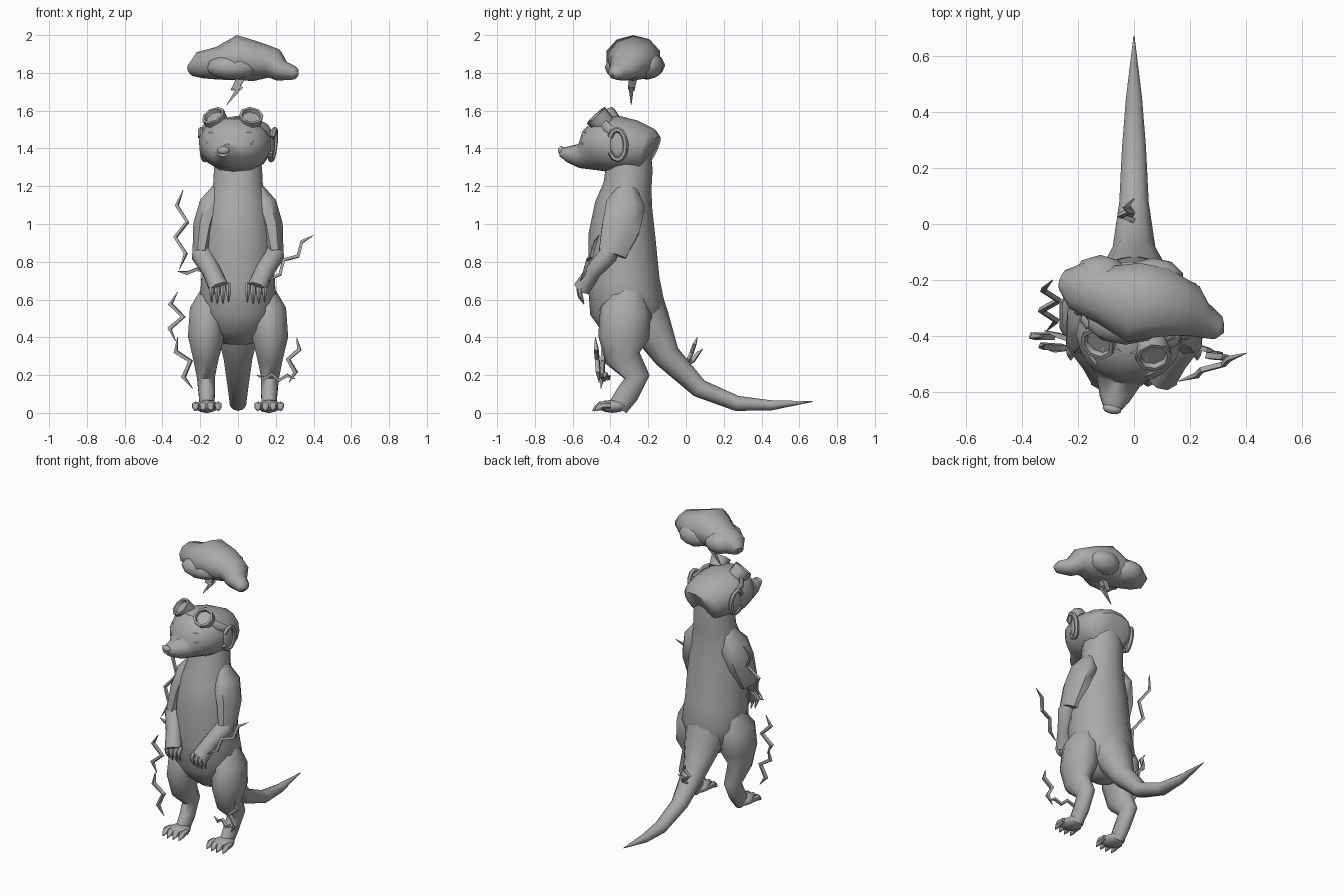
import bpy, bmesh
from math import sin, cos, pi, radians
from mathutils import Vector, Matrix

cube = bpy.data.objects.get("Cube")
if cube:
    bpy.data.objects.remove(cube)

colour = (0.4, 0.4, 0.4, 1)
grey = bpy.data.materials.new("plain_grey")
grey.use_nodes = True
grey.diffuse_color = colour
grey.node_tree.nodes["Principled BSDF"].inputs["Base Color"].default_value = colour

parts = []
X_AXIS, Y_AXIS = Vector((1, 0, 0)), Vector((0, 1, 0))
STAND = Matrix.Identity(4)
# The head is turned a little about the neck
neck = Matrix.Translation((0, -.32, 0))
TURN = neck @ Matrix.Rotation(radians(-13), 4, 'Z') @ neck.inverted()


def finish(name, bm, matrix=STAND):
    """Turn a finished bmesh into a named grey object."""
    bmesh.ops.recalc_face_normals(bm, faces=bm.faces)
    mesh = bpy.data.meshes.new(name)
    bm.transform(matrix)
    bm.to_mesh(mesh)
    bm.free()
    mesh.materials.append(grey)
    part = bpy.data.objects.new(name, mesh)
    bpy.context.collection.objects.link(part)
    parts.append(part)


def tube(name, stations, sides=8, flat=1, side=X_AXIS, matrix=STAND):
    """Loft ellipses along a path of (x, y, z, radius); flat scales their depth."""
    bm = bmesh.new()
    centres = [Vector(s[:3]) for s in stations]
    last = len(centres) - 1
    rings = []
    for i, centre in enumerate(centres):
        along = (centres[min(i + 1, last)] - centres[max(i - 1, 0)]).normalized()
        wide = (side - along * side.dot(along)).normalized()
        deep = along.cross(wide) * flat
        radius = max(stations[i][3], .002)
        angles = [2 * pi * (k + .5) / sides for k in range(sides)]
        rings.append([bm.verts.new(centre + radius * (wide * cos(a) + deep * sin(a)))
                      for a in angles])
    for low, high in zip(rings, rings[1:]):
        for k in range(sides):
            n = (k + 1) % sides
            bm.faces.new((low[k], low[n], high[n], high[k]))
    bm.faces.new(rings[0])
    bm.faces.new(rings[-1])
    finish(name, bm, matrix)


def ball(name, centre, size, tilt=0, matrix=STAND):
    """Add a squashed sphere, tilted about the y axis."""
    bm = bmesh.new()
    bmesh.ops.create_icosphere(bm, subdivisions=2, radius=1)
    place = Matrix.Translation(centre) @ Matrix.Rotation(tilt, 4, 'Y')
    bm.transform(place @ Matrix.Diagonal((*size, 1)))
    finish(name, bm, matrix)


def spark(name, start, end, bend=.035, steps=5, radius=.012):
    """Draw a jagged arc that swings to alternate sides and thins at its ends."""
    start, end = Vector(start), Vector(end)
    swing = (end - start).cross(Y_AXIS).normalized() * bend
    path = []
    for i in range(steps + 1):
        inner = 0 < i < steps
        point = start.lerp(end, i / steps) + swing * (inner * (-1) ** i)
        path.append((*point, radius * inner))
    tube(name, path, sides=4, side=Vector((.3, 1, .2)))


def mirrored(stations, s):
    return [(s * x, y, z, r) for x, y, z, r in stations]


# Torso and neck
torso = [(-.28, .37, .08), (-.29, .45, .16), (-.31, .55, .21), (-.33, .7, .2),
         (-.34, .95, .185), (-.33, 1.1, .16), (-.31, 1.2, .135), (-.3, 1.3, .13), (-.29, 1.4, .11)]
tube("torso", [(0, *station) for station in torso], sides=14, flat=.95)

# Tail
tail = [(-.26, .66, .13), (-.2, .48, .13), (-.1, .3, .08), (.07, .13, .055),
        (.27, .05, .045), (.45, .04, .03), (.67, .06, 0)]
tube("tail", [(0, *station) for station in tail], sides=10, flat=.9)

leg = [(.14, -.3, .64, .06), (.16, -.32, .54, .1), (.17, -.33, .4, .1), (.17, -.335, .29, .07),
       (.17, -.26, .19, .05), (.165, -.31, .1, .045), (.165, -.36, .03, .04)]
upper_arm = [(.1, -.31, 1.2, .03), (.14, -.32, 1.1, .07), (.175, -.345, .98, .068),
             (.195, -.39, .84, .05)]
forearm = [(.2, -.37, .9, .035), (.19, -.41, .84, .06), (.14, -.49, .75, .05),
           (.1, -.55, .66, .055)]

for s, side_name in ((1, "left"), (-1, "right")):
    # Leg and foot
    tube(side_name + "_leg", mirrored(leg, s), sides=10, flat=1.35)
    ball(side_name + "_foot", (s * .165, -.39, .035), (.065, .08, .035))

    # Toes and fingers end in claws
    for i in range(4):
        spread = i - 1.5
        x = s * .165 + spread * .04
        tip = .01 * abs(spread) - .5
        tube(f"{side_name}_toe_{i}", [(x, -.4, .04, .018), (x, tip + .04, .04, .021),
                                      (x, tip + .02, .025, .015), (x, tip, .01, 0)], sides=6)
        x = s * .095 + spread * .03
        tip = .01 * abs(spread) + .57
        tube(f"{side_name}_finger_{i}", [(x, -.54, .68, .015), (x, -.565, tip + .07, .016),
                                         (x, -.56, tip + .04, .012), (x, -.54, tip, 0)], sides=6)

    # Arm
    tube(side_name + "_upper_arm", mirrored(upper_arm, s), flat=1.6)
    tube(side_name + "_forearm", mirrored(forearm, s), flat=.9)

    # Eye under a slanted lid
    ball(side_name + "_eye", (s * .085, -.51, 1.43), (.052, .03, .03), -s * .25, TURN)
    lid = [(.03, -.54, 1.44, .006), (.06, -.535, 1.465, .014),
           (.1, -.51, 1.48, .014), (.14, -.48, 1.47, .005)]
    tube(side_name + "_eyelid", mirrored(lid, s), sides=6, side=Y_AXIS, matrix=TURN)

    # Ear: curled rim round a thin inner plate
    angles = [radians(30 * step) for step in range(-5, 6)]
    rim = [(.19 + .01 * sin(a), .045 * cos(a) - .32, 1.42 + .08 * sin(a), .015) for a in angles]
    tube(side_name + "_ear_rim", mirrored(rim, s), sides=6, matrix=TURN)
    ball(side_name + "_inner_ear", (s * .18, -.32, 1.42), (.016, .045, .075), matrix=TURN)

    # Goggle cup with a recessed lens, and its strap
    bm = bmesh.new()
    bmesh.ops.create_cone(bm, cap_ends=True, segments=8, radius1=.06, radius2=.065, depth=.07)
    lens = max(bm.faces, key=lambda face: face.calc_center_median().z)
    bmesh.ops.inset_region(bm, faces=[lens], thickness=.014)
    bmesh.ops.inset_region(bm, faces=[lens], thickness=.004, depth=-.02)
    aim = Vector((s * .25, -.6, .7)).to_track_quat('Z', 'Y').to_matrix().to_4x4()
    finish(side_name + "_goggle", bm, TURN @ Matrix.Translation((s * .095, -.435, 1.55)) @ aim)
    strap = [(.12, -.42, 1.54, .012), (.17, -.38, 1.51, .012), (.18, -.3, 1.46, .012)]
    tube(side_name + "_strap", mirrored(strap, s), sides=6, flat=2, matrix=TURN)

bridge = [(x, abs(x) * .3 - .465, 1.55, .016) for x in (-.05, 0, .05)]
tube("goggle_bridge", bridge, sides=6, side=Y_AXIS, matrix=TURN)

# Head narrowing forward into the muzzle
head = [(-.18, 1.38, .12), (-.2, 1.39, .15), (-.28, 1.41, .175), (-.36, 1.42, .19),
        (-.43, 1.42, .19), (-.49, 1.39, .155), (-.53, 1.37, .11),
        (-.57, 1.36, .08), (-.63, 1.37, .055), (-.67, 1.38, .03)]
tube("head", [(0, *station) for station in head], sides=14, flat=.8, matrix=TURN)
ball("nose", (0, -.668, 1.39), (.035, .018, .022), matrix=TURN)

# Storm cloud, lofted from its right to its left, with puffs
cloud = [(-.25, -.2, 1.81, .04), (-.2, -.22, 1.84, .09), (-.1, -.25, 1.85, .11),
         (0, -.28, 1.88, .15), (.1, -.28, 1.86, .13), (.19, -.31, 1.85, .1),
         (.23, -.34, 1.81, .07), (.3, -.37, 1.8, .045), (.32, -.37, 1.8, .02)]
tube("cloud", cloud, sides=10, flat=.8, side=Y_AXIS)
ball("cloud_front_puff", (-.03, -.35, 1.83), (.14, .08, .065))
ball("cloud_back_puff", (-.12, -.21, 1.84), (.11, .1, .075))
ball("cloud_rear_puff", (.07, -.2, 1.84), (.11, .08, .075))

# Bolt under the cloud
bolt = [(.02, -.28, 1.78, .03), (-.02, -.29, 1.71, .025),
        (.015, -.29, 1.73, .02), (-.06, -.29, 1.63, 0)]
tube("cloud_bolt", bolt, sides=4, side=Y_AXIS)

# Electric arcs round the limbs and tail
spark("right_arm_arc", (-.29, -.2, 1.18), (-.31, -.38, .76), bend=.03)
spark("right_wrist_arc", (-.32, -.38, .75), (-.17, -.43, .75), bend=.01, steps=3)
spark("left_arm_arc", (.16, -.56, .7), (.4, -.46, .94), bend=.02)
spark("right_thigh_arc", (-.32, -.4, .64), (-.33, -.4, .38), steps=4, radius=.015)
spark("right_shin_arc", (-.32, -.43, .4), (-.24, -.45, .13), bend=.03, steps=4, radius=.015)
spark("left_shin_arc", (.27, -.46, .16), (.31, -.48, .4), bend=.025, steps=4, radius=.015)
spark("left_ankle_arc", (.1, -.4, .2), (.3, -.46, .18), bend=.015)
spark("tail_arc", (-.02, 0, .24), (-.04, .06, .4), bend=.02, steps=4)
spark("tail_small_arc", (-.03, .01, .25), (0, .09, .34), bend=.015, steps=3)

bpy.ops.object.select_all(action='DESELECT')
for part in parts:
    part.select_set(True)
bpy.context.view_layer.objects.active = parts[0]
bpy.ops.object.shade_smooth_by_angle(angle=radians(55))
